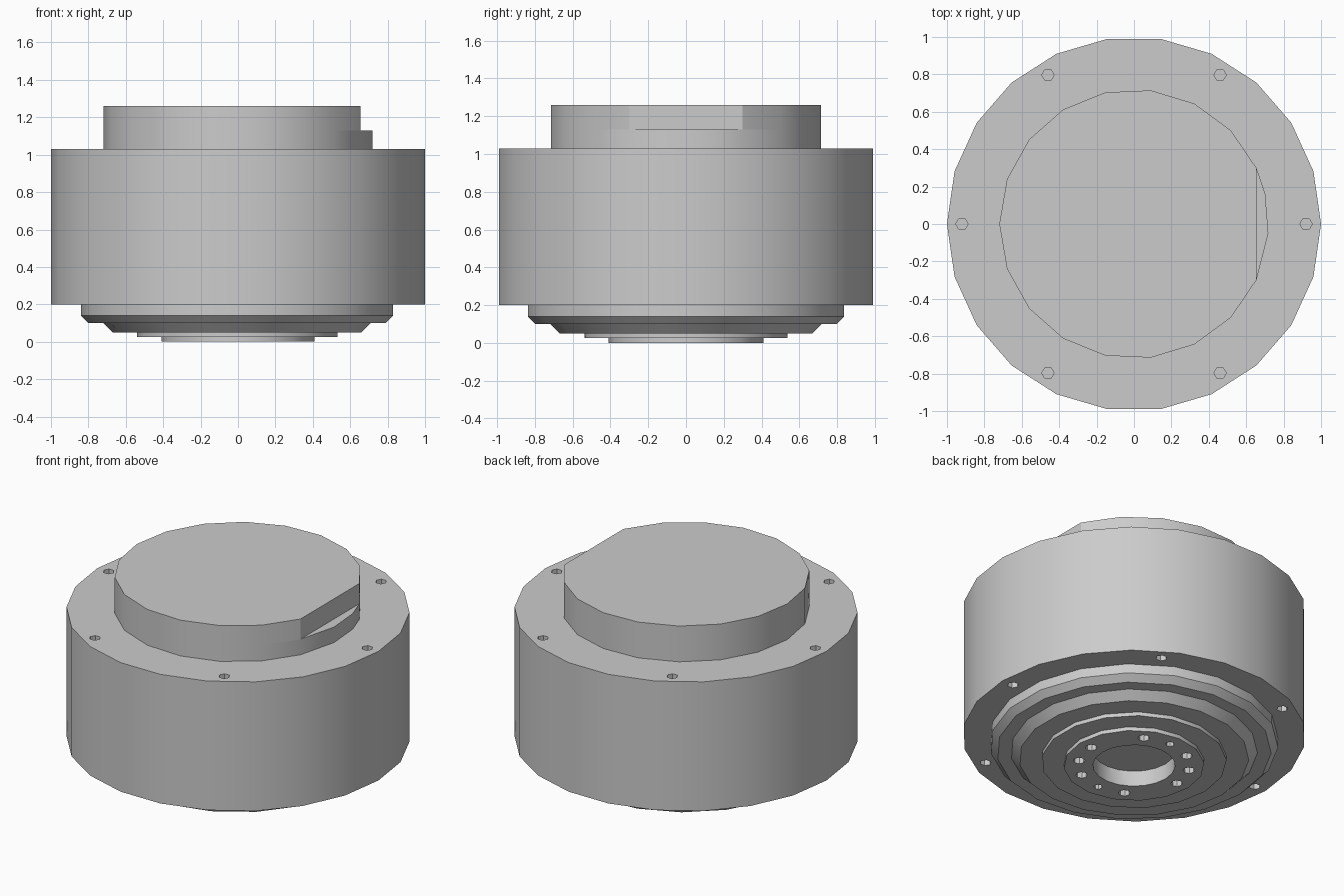
import bpy, bmesh
from math import sin, cos, pi, radians

cube = bpy.data.objects.get("Cube")
if cube:
    bpy.data.objects.remove(cube, do_unlink=True)

grey = bpy.data.materials.new("machined grey")
grey.use_nodes = True
grey.diffuse_color = (0.6, 0.6, 0.6, 1)
grey.node_tree.nodes["Principled BSDF"].inputs["Base Color"].default_value = (0.6, 0.6, 0.6, 1)


def add_object(name, bm):
    bmesh.ops.recalc_face_normals(bm, faces=bm.faces)
    mesh = bpy.data.meshes.new(name)
    bm.to_mesh(mesh)
    bm.free()
    mesh.materials.append(grey)
    obj = bpy.data.objects.new(name, mesh)
    bpy.context.collection.objects.link(obj)
    return obj


def stack(bm, angles, rings, centre=(0, 0)):
    """Closed solid through (radius, height) rings with corners at the given angles."""
    loops = [[bm.verts.new((centre[0] + r * cos(a), centre[1] + r * sin(a), z))
              for a in angles] for r, z in rings]
    bm.faces.new(loops[0])
    bm.faces.new(loops[-1])
    n = len(angles)
    for low, high in zip(loops, loops[1:]):
        for i in range(n):
            j = (i + 1) % n
            bm.faces.new((low[i], low[j], high[j], high[i]))


def even(sides):
    return [pi + 2 * pi * i / sides for i in range(sides)]


def solid(name, angles, rings):
    bm = bmesh.new()
    stack(bm, angles, rings)
    return add_object(name, bm)


def activate(obj):
    bpy.ops.object.select_all(action='DESELECT')
    obj.select_set(True)
    bpy.context.view_layer.objects.active = obj


def cut(obj, cutter):
    mod = obj.modifiers.new("holes", 'BOOLEAN')
    mod.operation = 'DIFFERENCE'
    mod.solver = 'EXACT'
    mod.object = cutter
    activate(obj)
    bpy.ops.object.modifier_apply(modifier=mod.name)


# Main housing with blind screw holes in both rims
housing = solid("housing", even(22), [(1, 0.2), (1, 1.03)])
bm = bmesh.new()
for k in range(6):
    a = k * pi / 3
    spot = (0.92 * cos(a), 0.92 * sin(a))
    for low, high in ((0.1, 0.32), (0.91, 1.1)):
        stack(bm, even(6), [(0.033, low), (0.033, high)], spot)
rim_cutter = add_object("rim_hole_cutter", bm)
cut(housing, rim_cutter)

# Top boss: round base, upper part with a flat on the +x side
flat = radians(24.6)
arc = [flat + (2 * pi - 2 * flat) * i / 16 for i in range(17)]
boss_base = solid("boss_base", arc + [radians(-4), radians(13)], [(0.72, 1.03), (0.72, 1.13)])
boss_top = solid("boss_top", arc, [(0.72, 1.13), (0.72, 1.26)])

# Stepped flange underneath
flange = solid("lower_flange", even(19), [(0.8, 0.1), (0.84, 0.14), (0.84, 0.2)])
plate = solid("bevelled_plate", even(19), [(0.67, 0.05), (0.72, 0.1)])
collar = solid("collar", even(17), [(0.54, 0.025), (0.54, 0.05)])
hub = solid("hub_face", even(16), [(0.41, 0), (0.41, 0.025)])

# Central bore and ring of mounting holes through the lower steps
bm = bmesh.new()
stack(bm, even(20), [(0.24, -0.1), (0.24, 0.15)])
for k in range(12):
    if k % 6 == 1:
        continue
    a = k * pi / 6
    radius = 0.026 if k % 6 == 3 else 0.035
    stack(bm, even(8), [(radius, -0.1), (radius, 0.15)], (0.325 * cos(a), 0.325 * sin(a)))
hub_cutter = add_object("hub_hole_cutter", bm)
for part in (plate, collar, hub):
    cut(part, hub_cutter)

for cutter in (rim_cutter, hub_cutter):
    bpy.data.objects.remove(cutter, do_unlink=True)

# Smooth round walls, crisp edges
for part in (housing, boss_base, boss_top, flange, plate, collar, hub):
    activate(part)
    bpy.ops.object.shade_smooth_by_angle(angle=radians(30))
